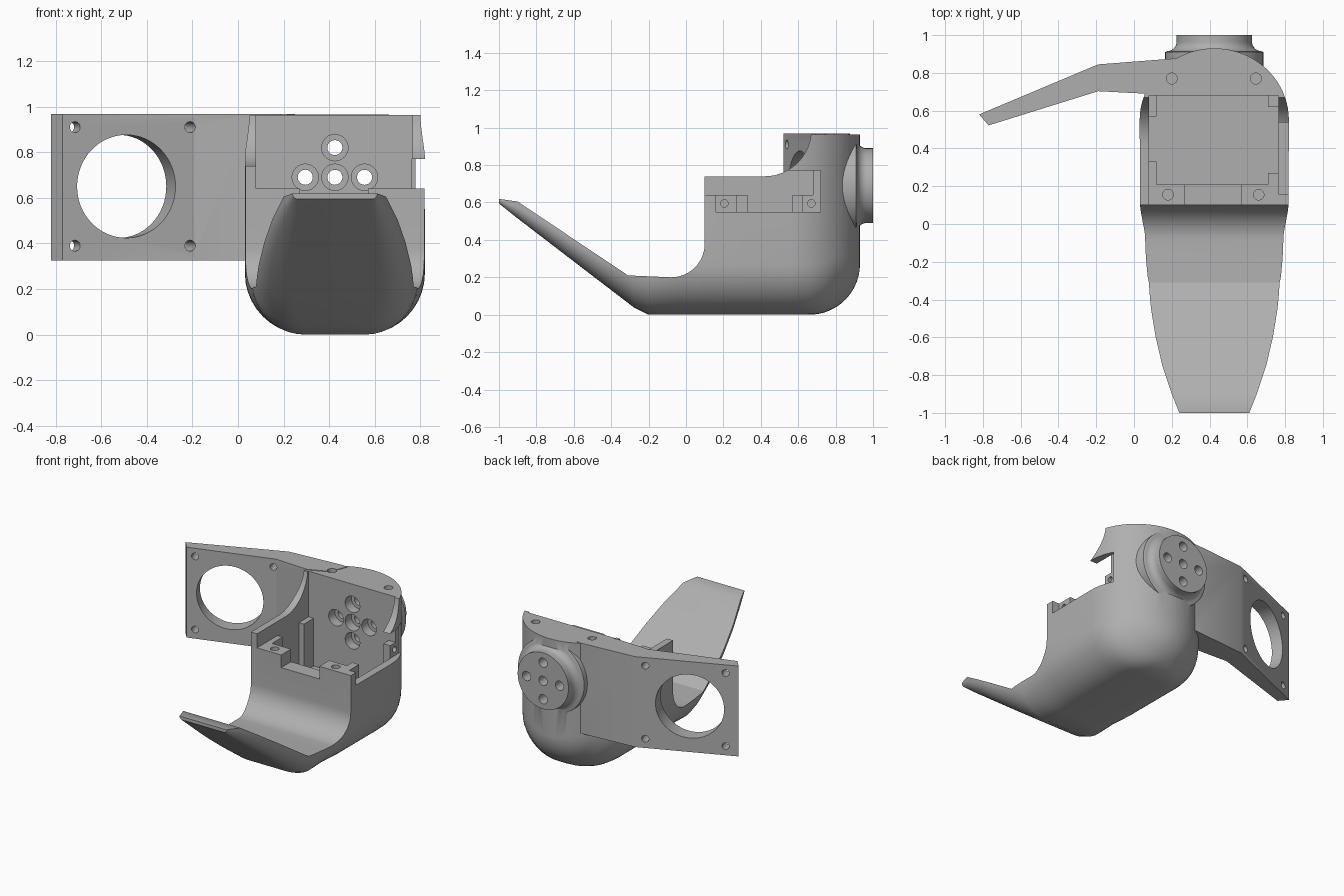
import bpy, bmesh, math
from mathutils import Vector, Matrix

if "Cube" in bpy.data.objects:
    bpy.data.objects.remove(bpy.data.objects["Cube"], do_unlink=True)

grey = bpy.data.materials.new("plain grey")
grey.use_nodes = True
colour = (0.43, 0.43, 0.43, 1)
grey.diffuse_color = colour
grey.node_tree.nodes["Principled BSDF"].inputs["Base Color"].default_value = colour
CX = 0.425


def finish(bm, name):
    bmesh.ops.recalc_face_normals(bm, faces=bm.faces)
    mesh = bpy.data.meshes.new(name)
    bm.to_mesh(mesh)
    bm.free()
    mesh.materials.append(grey)
    ob = bpy.data.objects.new(name, mesh)
    bpy.context.collection.objects.link(ob)
    return ob


def loft(rings, name):
    bm = bmesh.new()
    loops = [[bm.verts.new(p) for p in ring] for ring in rings]
    for a, b in zip(loops, loops[1:]):
        for i in range(len(a)):
            j = (i + 1) % len(a)
            bm.faces.new((a[i], a[j], b[j], b[i]))
    bm.faces.new(loops[0])
    bm.faces.new(loops[-1])
    return finish(bm, name)


def prism(points, lo, hi, axis, name):
    """Extrude an outline along x (outline in y, z) or z (outline in x, y)."""
    place = {"x": lambda p, h: (h, p[0], p[1]), "z": lambda p, h: (p[0], p[1], h)}[axis]
    return loft([[place(p, h) for p in points] for h in (lo, hi)], name)


def box(x0, x1, y0, y1, z0, z1):
    return prism([(x0, y0), (x1, y0), (x1, y1), (x0, y1)], z0, z1, "z", "cutter")


def rod(start, end, radius, segments=24):
    a, b = Vector(start), Vector(end)
    turn = (b - a).to_track_quat("Z", "Y").to_matrix().to_4x4()
    bm = bmesh.new()
    bmesh.ops.create_cone(bm, cap_ends=True, segments=segments, radius1=radius,
                          radius2=radius, depth=(b - a).length,
                          matrix=Matrix.Translation((a + b) / 2) @ turn)
    return finish(bm, "cutter")


def combine(target, tool, operation="DIFFERENCE"):
    tool.hide_render = True
    mod = target.modifiers.new("combine", "BOOLEAN")
    mod.operation, mod.solver, mod.object = operation, "EXACT", tool
    bpy.context.view_layer.objects.active = target
    bpy.ops.object.modifier_apply(modifier=mod.name)
    bpy.data.objects.remove(tool, do_unlink=True)


def arc(cx, cy, r, a0, a1, n=14):
    angles = [math.radians(a0 + (a1 - a0) * i / n) for i in range(n + 1)]
    return [(cx + r * math.cos(a), cy + r * math.sin(a)) for a in angles]


def section(y, w, bottom, r):
    """U-shaped cross-section with rounded lower corners."""
    half = [(w, 1.2)] + arc(w - r, bottom + r, r, 0, -90, 10)
    pts = half + [(-x, z) for x, z in reversed(half)]
    return [(CX + x, y, z) for x, z in pts]


# Shell: tapered toe, straight middle, rounded heel
stations = [(-1, .185, .595, .02), (-.9, .225, .515, .06), (-.75, .275, .4, .09),
            (-.6, .31, .285, .11), (-.45, .335, .17, .14), (-.28, .355, .04, .2),
            (-.2, .362, 0, .23), (-.05, .375, 0, .26), (.1, .393, 0, .27), (.55, .395, 0, .27)]
for i in range(1, 19):
    t = math.radians(88.5 * i / 18)
    y, w = .55 + .38 * math.sin(t), .395 * math.cos(t)
    d = max(0, y - .66)
    stations.append((y, w, .27 - math.sqrt(max(0, .27 ** 2 - d * d)), min(.27, w * .97)))
body = loft([section(*s) for s in stations], "foot_shell")

# Upper silhouette of toe, ankle wall and back wall
outline = [(-1.1, .62), (-.99, .618), (-.9, .605), (-.31, .21)]
outline += arc(-.08, .38, .18, -90, 0) + [(.1, .74)]
outline += arc(.42, .99, .25, -90, -6) + [(1.2, .965), (1.2, 1.5), (-1.1, 1.5)]
combine(body, prism(outline, -.3, 1.2, "x", "cutter"))

# Side bracket plate blending into the heel
plate = [(-.82, .58), (-.77, .522), (-.19, .703), (.06, .69), (.2, .75),
         (.25, .87), (.21, .876), (-.19, .845)]
combine(body, prism(plate, .325, .968, "z", "bracket"), "UNION")

# Round mounting boss with a filleted root
profile = [(.26, .8), (.26, .91)] + arc(.25, .965, .05, -90, -180, 8) + [(.2, 1)]
rings = []
for r, y in profile:
    rings.append([(CX + r * math.cos(k * math.tau / 48), y, .69 + r * math.sin(k * math.tau / 48))
                  for k in range(48)])
combine(body, loft(rings, "boss"), "UNION")

# Pocket with four corner posts, open above the posts
pocket = [(.12, .21), (.71, .21), (.71, .27), (.765, .27), (.765, .62), (.71, .62),
          (.71, .68), (.12, .68), (.12, .57), (.08, .57), (.08, .33), (.12, .33)]
combine(body, prism(pocket, .3, .66, "z", "cutter"))
combine(body, box(.08, .765, .205, .68, .64, 1.5))

# Lowered front edge, front slot and open side window
combine(body, box(.08, .9, .05, .215, .64, 1.2))
combine(body, box(.27, .57, .05, .24, .55, 1.1))
combine(body, box(.764, .9, .16, .72, .55, .77))

# Countersunk bolt pattern through the back wall
for dx, dz in ((0, 0), (.13, 0), (-.13, 0), (0, .13), (0, -.13)):
    x, z = CX + dx, .69 + dz
    combine(body, rod((x, .6, z), (x, 1.1, z), .033))
    combine(body, rod((x, .6, z), (x, .75, z), .058))

# Screw holes in the top, front posts and side posts
for x in (.2, .645):
    combine(body, rod((x, .77, .88), (x, .77, 1.1), .029))
for x in (.18, .66):
    combine(body, rod((x, .155, .54), (x, .155, .8), .028))
for y in (.205, .67):
    combine(body, rod((.73, y, .595), (.9, y, .595), .02))

# Large opening and four corner holes through the bracket
normal = Vector((-.33, .944, 0))
for x, z, r, n in ((-.49, .65, .226, 64), (-.715, .91, .024, 20), (-.715, .39, .024, 20),
                   (-.21, .91, .024, 20), (-.21, .39, .024, 20)):
    centre = Vector((x, .703 + (x + .19) * .312, z))
    combine(body, rod(centre - normal * .2, centre + normal * .3, r, n))

bpy.ops.object.select_all(action="DESELECT")
body.select_set(True)
bpy.context.view_layer.objects.active = body
bpy.ops.object.shade_smooth_by_angle(angle=math.radians(28))
